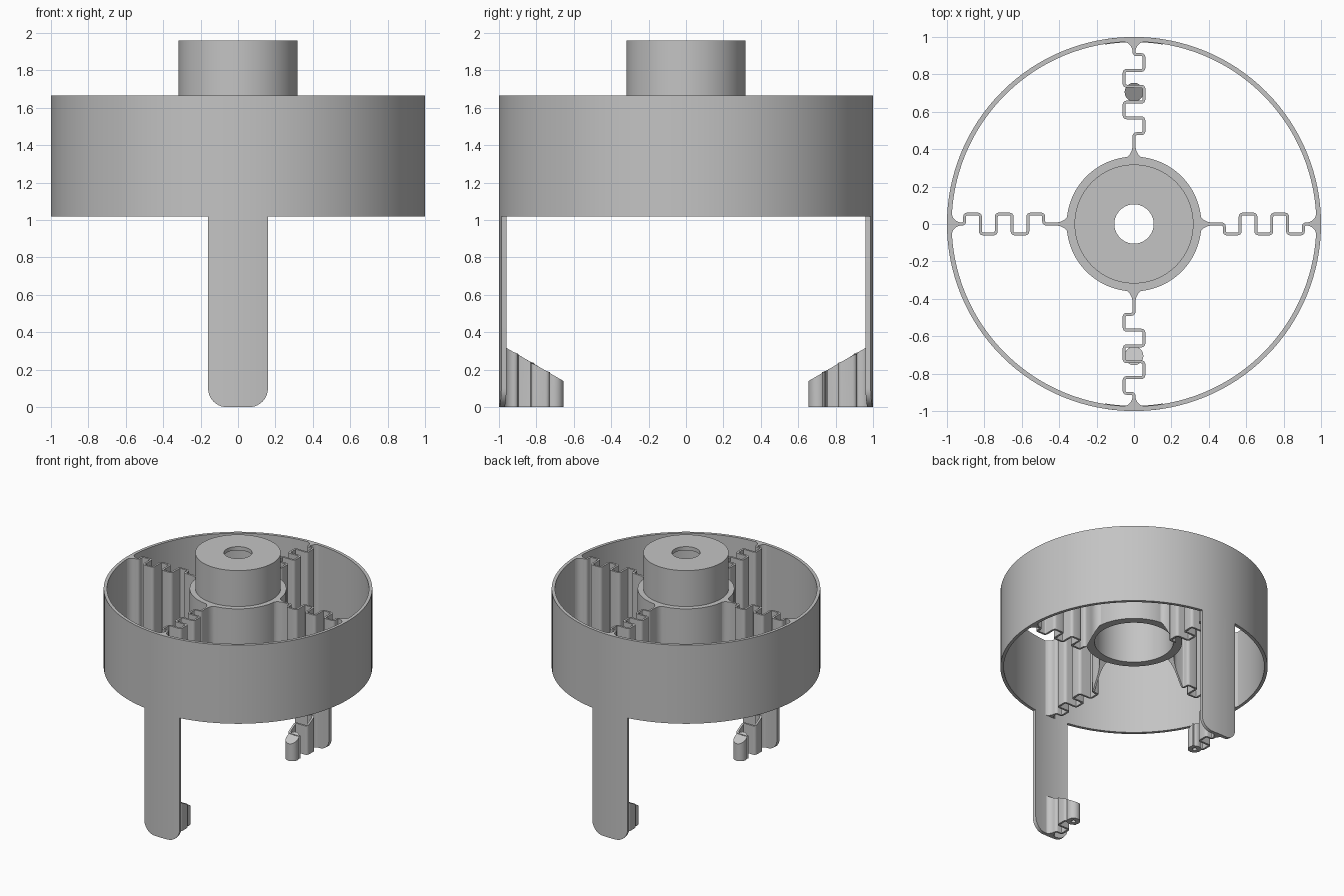
import bpy
import bmesh
from math import sin, cos, pi, sqrt, radians
from mathutils import Vector, Matrix

cube = bpy.data.objects.get("Cube")
if cube:
    bpy.data.objects.remove(cube, do_unlink=True)

grey = bpy.data.materials.new("plain grey")
grey.use_nodes = True
grey.diffuse_color = (0.55, 0.55, 0.55, 1)
grey.node_tree.nodes["Principled BSDF"].inputs["Base Color"].default_value = grey.diffuse_color

RING_BOTTOM, RING_TOP = 1.02, 1.665
HUB_BOTTOM = 1.235
RING_INNER = 0.975
HUB_R = 0.36
THIN = 0.008          # half thickness of the spring walls


def finish(name, bm, turn=0):
    """Turn a bmesh into a smooth, grey object."""
    bmesh.ops.remove_doubles(bm, verts=bm.verts, dist=1e-5)
    bmesh.ops.recalc_face_normals(bm, faces=bm.faces)
    bmesh.ops.transform(bm, matrix=Matrix.Rotation(turn, 4, 'Z'), verts=bm.verts)
    mesh = bpy.data.meshes.new(name)
    bm.to_mesh(mesh)
    bm.free()
    mesh.materials.append(grey)
    mesh.shade_smooth()
    mesh.set_sharp_from_angle(angle=radians(35))
    ob = bpy.data.objects.new(name, mesh)
    bpy.context.scene.collection.objects.link(ob)
    return ob


def skin(bm, loops, closed):
    """Join a row of equal closed loops with quads; cap the ends if open."""
    rows = [[bm.verts.new(p) for p in loop] for loop in loops]
    n = len(rows[0])
    pairs = list(zip(rows, rows[1:])) + ([(rows[-1], rows[0])] if closed else [])
    for a, b in pairs:
        for i in range(n):
            j = (i + 1) % n
            bm.faces.new((a[i], a[j], b[j], b[i]))
    if not closed:
        bm.faces.new(rows[0])
        bm.faces.new(rows[-1])


def lathe(profile, steps, centre=0):
    """Revolve a closed (radius, z) profile around a vertical axis at x = centre."""
    bm = bmesh.new()
    loops = []
    for k in range(steps):
        a = 2 * pi * k / steps
        loops.append([(centre + r * cos(a), r * sin(a), z) for r, z in profile])
    skin(bm, loops, True)
    return bm


def round_corners(points, size=0.016, steps=4):
    """Replace the inner corners of a 2D path by small curves."""
    pts = [Vector(p) for p in points]
    out = [pts[0]]
    for a, b, c in zip(pts, pts[1:], pts[2:]):
        p = b + (a - b).normalized() * size
        q = b + (c - b).normalized() * size
        for k in range(steps + 1):
            t = k / steps
            out.append(p * (1 - t) ** 2 + b * 2 * t * (1 - t) + q * t * t)
    return out + [pts[-1]]


def half_width(r):
    """Thin wall that flares into the hub and into the outer ring."""
    t = max((0.42 - r) / 0.07, (r - 0.92) / 0.056, 0)
    return THIN + 0.055 * (1 - sqrt(1 - min(t, 1) ** 2))


def wall(name, path, bottom, top, turn):
    """Upright wall following a 2D path, with bottom and top as functions of radius."""
    bm = bmesh.new()
    loops = []
    for i, p in enumerate(path):
        before = (p - path[i - 1]).normalized() if i else None
        after = (path[i + 1] - p).normalized() if i < len(path) - 1 else None
        d = ((before or after) + (after or before)).normalized()
        side = Vector((-d.y, d.x)) * half_width(p.x)
        l, r = p + side, p - side
        loops.append([(l.x, l.y, bottom(p.x)), (r.x, r.y, bottom(p.x)),
                      (r.x, r.y, top(p.x)), (l.x, l.y, top(p.x))])
    skin(bm, loops, False)
    return finish(name, bm, turn)


# Outer ring
finish("outer_ring", lathe([(1, RING_BOTTOM), (1, RING_TOP),
                            (RING_INNER, RING_TOP), (RING_INNER, RING_BOTTOM)], 128))

# Hub with raised neck, hollow underneath, and a hole in its cap
finish("hub", lathe([(HUB_R, HUB_BOTTOM), (HUB_R, RING_TOP), (0.318, RING_TOP),
                     (0.318, 1.96), (0.105, 1.96), (0.105, 1.93),
                     (0.295, 1.93), (0.295, HUB_BOTTOM)], 96))

# Meander path from the hub outwards
AMP, FIRST, PITCH = 0.053, 0.483, 0.0845
meander = [(FIRST, 0)]
for k in range(5):
    y = -AMP if k % 2 == 0 else AMP
    meander += [(FIRST + k * PITCH, y), (FIRST + (k + 1) * PITCH, y)]
LAST = FIRST + 5 * PITCH
meander.append((LAST, 0))

hub_flare = [Vector((0.35 + 0.01 * k, 0)) for k in range(9)]
ring_flare = [Vector((0.926 + 0.007 * k, 0)) for k in range(8)]
bends = round_corners([hub_flare[-1][:]] + meander + [ring_flare[0][:]])
spring_path = hub_flare + bends[1:-1] + ring_flare

# Four springs; their lower edge climbs steeply to meet the hub
for k, label in enumerate(("left", "back", "right", "front")):
    wall(label + "_spring", spring_path,
         lambda r: RING_BOTTOM + max(0, min(1, (0.47 - r) / 0.11)) * (HUB_BOTTOM - RING_BOTTOM),
         lambda r: RING_TOP, k * pi / 2)


# Legs: curved strips hanging from the ring with rounded lower corners
def leg(name, turn):
    half, corner = 0.16, 0.1
    bm = bmesh.new()
    loops = []
    xs = [half - corner + corner * sin(pi / 2 * k / 10) for k in range(11)]
    xs = [-x for x in reversed(xs)] + [-0.03, 0, 0.03] + xs
    for x in xs:
        over = max(0, abs(x) - (half - corner))
        low = corner - sqrt(max(0, corner ** 2 - over ** 2))
        y = sqrt(1 - x * x)
        k = RING_INNER - 0.003
        loops.append([(y, x, low), (y * k, x * k, low),
                      (y * k, x * k, RING_BOTTOM), (y, x, RING_BOTTOM)])
    skin(bm, loops, False)
    finish(name, bm, turn)


# Feet: short sloping meander ending in a pin
def foot_top(r):
    return 0.32 - 0.58 * (0.965 - min(r, 0.965))


PIN, PIN_R = 0.705, 0.05
foot_bends = round_corners([(PIN + 0.03, 0)] + meander[-6:] + [ring_flare[0][:]])
foot_path = foot_bends[:-1] + ring_flare


def foot(label, turn):
    wall(label + "_foot", foot_path, lambda r: 0, foot_top, turn)
    bm = lathe([(0, 1), (PIN_R, 1), (PIN_R, 0), (0.017, 0), (0.017, 0.08), (0, 0.08)], 32, PIN)
    for v in bm.verts:
        if v.co.z > 0.5:
            v.co.z = foot_top(v.co.x)
    finish(label + "_foot_pin", bm, turn)


for label, turn in (("front", -pi / 2), ("back", pi / 2)):
    leg(label + "_leg", turn)
    foot(label, turn)
